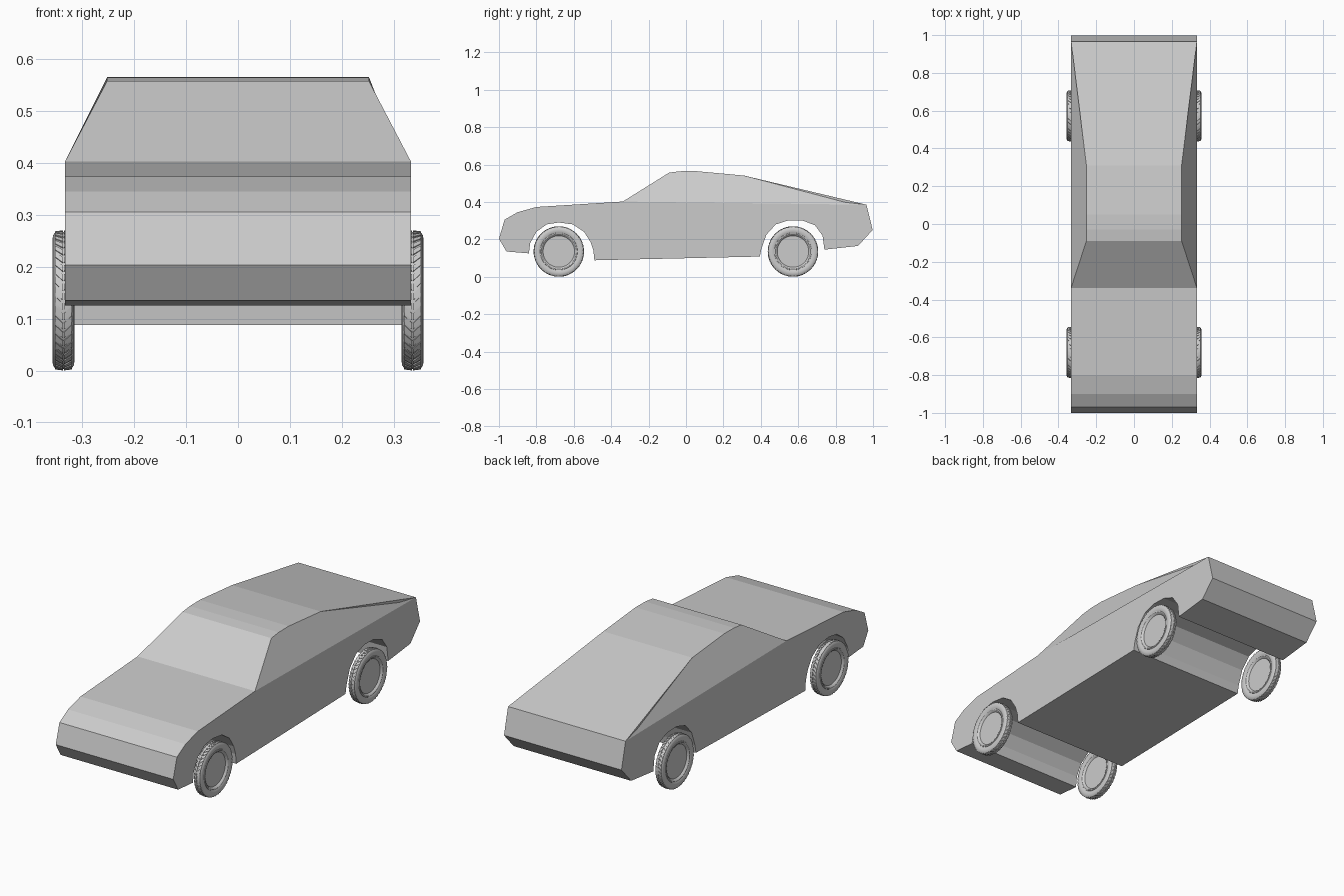
import bpy, bmesh, math
from mathutils import Matrix

if "Cube" in bpy.data.objects:
    bpy.data.objects.remove(bpy.data.objects["Cube"])

W, R = 0.333, 0.135          # body half width, tyre radius


def make_object(name, bm, smooth=False):
    bmesh.ops.recalc_face_normals(bm, faces=bm.faces)
    me = bpy.data.meshes.new(name)
    bm.to_mesh(me)
    bm.free()
    ob = bpy.data.objects.new(name, me)
    bpy.context.collection.objects.link(ob)
    if smooth:
        bpy.ops.object.select_all(action='DESELECT')
        ob.select_set(True)
        bpy.context.view_layer.objects.active = ob
        bpy.ops.object.shade_smooth_by_angle(angle=math.radians(30))
    return ob


# Body: side profile points (y, z), full width below the belt line
lower = [(0.965, 0.385), (0.998, 0.25), (0.92, 0.165), (0.74, 0.145),
         (0.73, 0.22), (0.69, 0.275), (0.625, 0.30), (0.55, 0.302), (0.48, 0.28),
         (0.43, 0.225), (0.403, 0.15), (0.395, 0.108), (-0.49, 0.088),
         (-0.495, 0.14), (-0.51, 0.185), (-0.545, 0.24), (-0.605, 0.28),
         (-0.68, 0.29), (-0.745, 0.28), (-0.80, 0.24), (-0.833, 0.18),
         (-0.84, 0.125), (-0.96, 0.135), (-1.0, 0.203), (-0.97, 0.305),
         (-0.90, 0.345), (-0.80, 0.373), (-0.338, 0.402)]
# Roof line, narrowed cabin
roof = [(-0.09, 0.557), (-0.03, 0.564), (0.05, 0.565), (0.31, 0.541)]
n = len(lower)
bm = bmesh.new()
sides = []
for s in (-1, 1):
    lo = [bm.verts.new((s * W, y, z)) for y, z in lower]
    up = [bm.verts.new((s * 0.252, y, z)) for y, z in roof]
    dip = bm.verts.new((s * 0.317, 0.85, 0.398))
    bm.faces.new(lo)                               # flank
    bm.faces.new([lo[-1]] + up + [dip, lo[0]])     # cabin side
    bm.faces.new([up[-1], lo[0], dip])             # rear deck edge
    sides.append(lo + up)
a, b = sides
for i in range(len(a)):
    j = (i + 1) % len(a)
    bm.faces.new((a[i], a[j], b[j], b[i]))
make_object("car_body", bm)


def lathe(bm, profile, steps=48):
    """Revolve (x, radius) points round the x axis."""
    vs = [bm.verts.new((x, 0, r)) for x, r in profile]
    es = [bm.edges.new(p) for p in zip(vs, vs[1:])]
    bmesh.ops.spin(bm, geom=vs + es, cent=(0, 0, 0), axis=(1, 0, 0),
                   angle=2 * math.pi, steps=steps, use_duplicate=False)
    bmesh.ops.remove_doubles(bm, verts=bm.verts, dist=1e-5)


def mirrored(half):
    return half + [(-x, r) for x, r in reversed(half)]


def tread(bm, count=44):
    """Raised chevron blocks round the tyre."""
    step = 2 * math.pi / count
    for i in range(count):
        for s in (-1, 1):
            rings = []
            for x, shift, top in ((0.001, 0, R), (0.0165, 0.8, R - 0.002)):
                ring = []
                for da, r in ((0, R - 0.006), (0.65, R - 0.006), (0.65, top), (0, top)):
                    t = (i + shift + da) * step
                    ring.append(bm.verts.new((s * x, r * math.sin(t), r * math.cos(t))))
                rings.append(ring)
            p, q = rings
            bm.faces.new(p)
            bm.faces.new(q[::-1])
            for k in range(4):
                m = (k + 1) % 4
                bm.faces.new((p[k], q[k], q[m], p[m]))


# Wheels: treaded tyre, raised rim lip and recessed disc on both faces
tyre = mirrored([(0.017, 0.098), (0.020, 0.104), (0.0215, 0.115),
                 (0.020, 0.125), (0.016, 0.131), (0.008, R - 0.003)])
rim = mirrored([(0.010, 0.0), (0.010, 0.084), (0.018, 0.090),
                (0.020, 0.094), (0.0195, 0.099), (0.016, 0.101)])
for end, y in (("front", -0.68), ("rear", 0.572)):
    for side, s in (("left", -1), ("right", 1)):
        place = Matrix.Translation((s * 0.336, y, R))
        for part, prof in (("tyre", tyre), ("rim", rim)):
            bm = bmesh.new()
            lathe(bm, prof)
            if part == "tyre":
                tread(bm)
            make_object(f"{end}_{side}_{part}", bm, True).matrix_world = place
